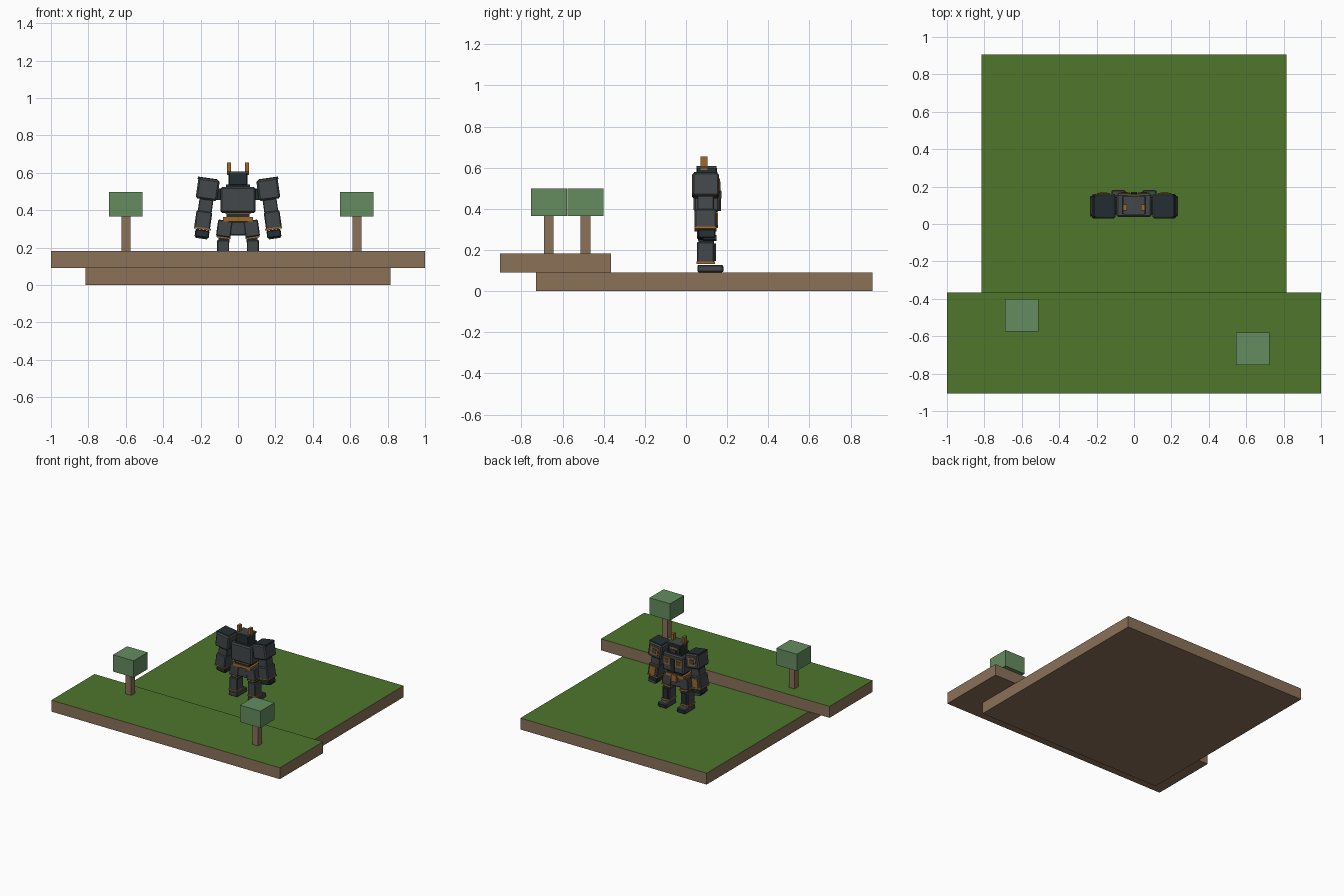
import bpy
from math import radians
from mathutils import Matrix, Vector

cube = bpy.data.objects.get("Cube")
if cube:
    bpy.data.objects.remove(cube, do_unlink=True)


def material(name, *rgb):
    """Flat material from display values 0-255, stored as linear."""
    colour = [(c / 255 / 12.92) if c < 11 else ((c / 255 + 0.055) / 1.055) ** 2.4 for c in rgb] + [1]
    mat = bpy.data.materials.new(name)
    mat.use_nodes = True
    mat.diffuse_color = colour
    mat.node_tree.nodes["Principled BSDF"].inputs["Base Color"].default_value = colour
    return mat


GRASS = material("grass green", 78, 118, 44)
EARTH = material("earth brown", 139, 113, 89)
LEAF = material("leaf green", 100, 140, 95)
STEEL = material("armour grey", 66, 71, 74)
DARK = material("joint black", 36, 46, 49)
ORANGE = material("bronze trim", 158, 104, 42)

ARM_TILT = 8


def box(name, centre, size, mat, tilt=0, bevel=0.0, top=None, taper=1.0):
    """Box with optional bevel, narrower top, and a second material on top."""
    x, y, z = (s / 2 for s in size)
    verts = [(sx * x * k, sy * y * k, sz * z) for sz, k in ((-1, 1), (1, taper))
             for sx, sy in ((-1, -1), (1, -1), (1, 1), (-1, 1))]
    faces = [(3, 2, 1, 0), (4, 5, 6, 7)] + [(i, (i + 1) % 4, (i + 1) % 4 + 4, i + 4) for i in range(4)]
    mesh = bpy.data.meshes.new(name)
    mesh.from_pydata(verts, [], faces)
    mesh.materials.append(mat)
    if top:
        mesh.materials.append(top)
        for face in mesh.polygons:
            face.material_index = int(face.normal.z > 0.9)
    obj = bpy.data.objects.new(name, mesh)
    obj.location = centre
    obj.rotation_euler.y = radians(tilt)
    bpy.context.collection.objects.link(obj)
    if bevel:
        mod = obj.modifiers.new("edge", "BEVEL")
        mod.width, mod.segments = bevel, 1
    return obj


def pair(name, centre, size, mat, tilt=0, **options):
    """The same box on both sides of the body; tilt leans its foot outward."""
    for side, sign in (("left", 1), ("right", -1)):
        x, y, z = centre
        box(f"{side}_{name}", (sign * x, y, z), size, mat, -sign * tilt, **options)


def framed_plate(name, centre, size, y, tilt=0):
    """Bronze frame with a grey centre on a forward face, on both sides."""
    x, z = centre
    pair(name + "_frame", (x, y, z), (size, 0.008, size), ORANGE, tilt)
    pair(name + "_panel", (x, y + 0.003, z), (size * 0.6, 0.009, size * 0.6), STEEL, tilt)


# Ground slabs
box("lower_ground", (0, 0.088, 0.045), (1.63, 1.635, 0.09), EARTH, top=GRASS)
box("upper_ground", (0, -0.635, 0.137), (2, 0.54, 0.09), EARTH, top=GRASS)

# Trees
for label, x, y in (("left", 0.635, -0.667), ("right", -0.6, -0.488)):
    box(label + "_trunk", (x, y, 0.275), (0.048, 0.048, 0.19), EARTH)
    box(label + "_foliage", (x, y, 0.432), (0.18, 0.175, 0.133), LEAF)

# Legs and feet, toes toward +y
pair("foot", (0.083, 0.118, 0.11), (0.075, 0.125, 0.036), STEEL, bevel=0.005)
pair("toe_cap", (0.083, 0.165, 0.108), (0.062, 0.036, 0.03), DARK, bevel=0.004)
pair("ankle_trim", (0.083, 0.095, 0.139), (0.072, 0.09, 0.012), ORANGE)
pair("shin", (0.08, 0.095, 0.19), (0.066, 0.084, 0.1), STEEL, bevel=0.005)
pair("shin_plate", (0.08, 0.137, 0.19), (0.042, 0.016, 0.085), DARK)
pair("knee", (0.075, 0.098, 0.242), (0.058, 0.075, 0.03), DARK)
pair("knee_trim", (0.078, 0.1, 0.256), (0.076, 0.084, 0.01), ORANGE, ARM_TILT)
pair("thigh", (0.073, 0.095, 0.302), (0.078, 0.085, 0.088), STEEL, ARM_TILT, bevel=0.005)

# Hips and waist
box("pelvis", (0, 0.095, 0.302), (0.085, 0.08, 0.075), STEEL, bevel=0.005)
box("belt", (0, 0.095, 0.352), (0.16, 0.1, 0.022), ORANGE)
box("belt_buckle", (0, 0.148, 0.335), (0.045, 0.014, 0.055), ORANGE)
box("waist", (0, 0.095, 0.375), (0.125, 0.09, 0.03), DARK)
box("waist_trim", (0, 0.095, 0.384), (0.135, 0.096, 0.009), ORANGE)

# Torso with framed chest panels
box("chest", (0, 0.1, 0.455), (0.188, 0.125, 0.138), STEEL, bevel=0.009)
box("chest_centre", (0, 0.163, 0.44), (0.03, 0.014, 0.1), DARK)
framed_plate("chest", (0.052, 0.468), 0.06, 0.164)
box("collar", (0, 0.1, 0.528), (0.13, 0.095, 0.018), DARK)

# Head with two horns
box("head", (0, 0.1, 0.568), (0.102, 0.1, 0.072), DARK, bevel=0.005)
box("crown", (0, 0.1, 0.602), (0.118, 0.098, 0.012), STEEL)
box("visor", (0, 0.15, 0.572), (0.066, 0.008, 0.014), ORANGE)
box("chin", (0, 0.15, 0.548), (0.04, 0.014, 0.02), STEEL)
pair("horn", (0.048, 0.088, 0.622), (0.02, 0.034, 0.066), ORANGE)

# Shoulders, arms and hands
pair("shoulder_cap", (0.163, 0.095, 0.566), (0.105, 0.11, 0.014), DARK, ARM_TILT)
pair("shoulder_joint", (0.105, 0.095, 0.485), (0.04, 0.06, 0.06), DARK)
pair("shoulder", (0.162, 0.095, 0.512), (0.115, 0.132, 0.112), STEEL, ARM_TILT, bevel=0.009)
framed_plate("shoulder", (0.164, 0.512), 0.062, 0.161, ARM_TILT)
pair("upper_arm", (0.174, 0.095, 0.42), (0.075, 0.08, 0.08), STEEL, ARM_TILT, bevel=0.004)
pair("forearm", (0.186, 0.095, 0.348), (0.085, 0.105, 0.095), STEEL, ARM_TILT, bevel=0.006)
pair("forearm_plate", (0.186, 0.148, 0.348), (0.045, 0.014, 0.065), ORANGE, ARM_TILT)
pair("wrist_trim", (0.19, 0.095, 0.302), (0.092, 0.108, 0.01), ORANGE, ARM_TILT)
pair("hand", (0.192, 0.1, 0.275), (0.076, 0.085, 0.042), DARK, ARM_TILT, bevel=0.005)
pair("fingers", (0.195, 0.115, 0.258), (0.062, 0.065, 0.02), STEEL, ARM_TILT)
